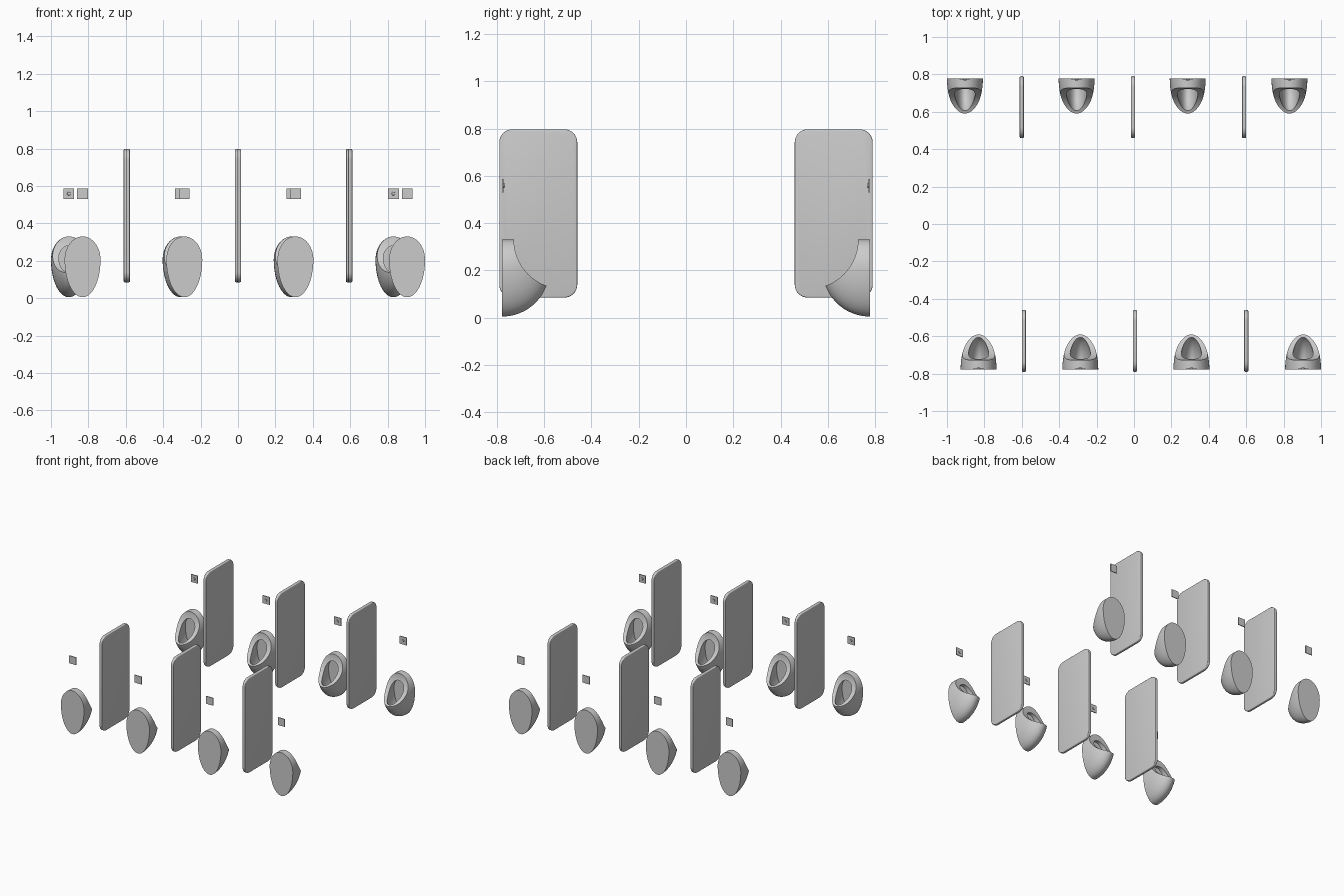
import bpy, bmesh
from math import sin, cos, pi, sqrt, radians
from mathutils import Matrix

if "Cube" in bpy.data.objects:
    bpy.data.objects.remove(bpy.data.objects["Cube"])

WALL = 0.778


def add_object(name, mesh, hidden=False):
    ob = bpy.data.objects.new(name, mesh)
    bpy.context.collection.objects.link(ob)
    ob.hide_render = hidden
    return ob


def bowl(name, start, depth, half_w, down, up, zc=0.205, seg=64, steps=24):
    """Egg cross-sections shrinking away from the wall; the crown keeps its height."""
    bm = bmesh.new()
    rings = []
    for i in range(steps + 1):
        a = i / steps * radians(87)
        s = cos(a)
        ring = []
        for k in range(seg):
            t = 2 * pi * k / seg
            h = up if sin(t) > 0 else down * s
            ring.append(bm.verts.new((half_w * s * cos(t), -start - depth * sin(a), zc + h * sin(t))))
        rings.append(ring)
    for r0, r1 in zip(rings, rings[1:]):
        for k in range(seg):
            n = (k + 1) % seg
            bm.faces.new((r0[k], r0[n], r1[n], r1[k]))
    bm.faces.new(rings[0])
    bm.faces.new(rings[-1])
    bmesh.ops.recalc_face_normals(bm, faces=bm.faces)
    me = bpy.data.meshes.new(name)
    bm.to_mesh(me)
    bm.free()
    return add_object(name, me, True)


def finish(ob, angle=35):
    bpy.ops.object.select_all(action='DESELECT')
    ob.select_set(True)
    bpy.context.view_layer.objects.active = ob
    bpy.ops.object.shade_smooth_by_angle(angle=radians(angle))


def baked(ob):
    dg = bpy.context.evaluated_depsgraph_get()
    return bpy.data.meshes.new_from_object(ob.evaluated_get(dg))


# Urinal master: body, concave front cut, hollow basin
body = bowl("urinal_master", 0, 0.2, 0.096, 0.2, 0.125)
basin = bowl("basin_cutter", 0.03, 0.16, 0.058, 0.14, 0.075, seg=48)
bm = bmesh.new()
bmesh.ops.create_cone(bm, cap_ends=True, segments=128, radius1=0.207, radius2=0.207, depth=0.5,
                      matrix=Matrix.Translation((0, -0.257, 0.33)) @ Matrix.Rotation(pi / 2, 4, 'Y'))
me = bpy.data.meshes.new("front_cutter")
bm.to_mesh(me)
bm.free()
front = add_object("front_cutter", me, True)
for cutter in (front, basin):
    m = body.modifiers.new("cut", 'BOOLEAN')
    m.operation = 'DIFFERENCE'
    m.solver = 'EXACT'
    m.object = cutter
bpy.context.view_layer.update()
urinal_mesh = baked(body)
for ob in (body, basin, front):
    bpy.data.objects.remove(ob)

# Divider panel: rounded rectangle with softened edges
bm = bmesh.new()
r, y0, y1, z0, z1 = 0.055, 0.46 - WALL, 0.79 - WALL, 0.085, 0.797
pts = []
for q, (cy, cz) in enumerate([(y1 - r, z1 - r), (y0 + r, z1 - r), (y0 + r, z0 + r), (y1 - r, z0 + r)]):
    for i in range(9):
        a = pi / 2 * (q + i / 8)
        pts.append((cy + r * cos(a), cz + r * sin(a)))
sides = [[bm.verts.new((x, y, z)) for y, z in pts] for x in (-0.011, 0.011)]
caps = [bm.faces.new(s) for s in sides]
for k in range(len(pts)):
    n = (k + 1) % len(pts)
    bm.faces.new((sides[0][k], sides[0][n], sides[1][n], sides[1][k]))
bmesh.ops.recalc_face_normals(bm, faces=bm.faces)
bmesh.ops.bevel(bm, geom=[e for f in caps for e in f.edges], offset=0.005, segments=3,
                profile=0.5, affect='EDGES')
divider_mesh = bpy.data.meshes.new("divider")
bm.to_mesh(divider_mesh)
bm.free()

# Flush sensor: square plate with a small round button
bm = bmesh.new()
bmesh.ops.create_cube(bm, size=1, matrix=Matrix.Translation((0, -0.003, 0.559)) @ Matrix.Diagonal((0.057, 0.006, 0.057, 1)))
bmesh.ops.create_cone(bm, cap_ends=True, segments=24, radius1=0.01, radius2=0.008, depth=0.006,
                      matrix=Matrix.Translation((0, -0.008, 0.559)) @ Matrix.Rotation(pi / 2, 4, 'X'))
sensor_mesh = bpy.data.meshes.new("flush_sensor")
bm.to_mesh(sensor_mesh)
bm.free()

# Two facing rows, the front one turned half round
for row, sgn in (("back", 1), ("front", -1)):
    def place(name, mesh, x):
        ob = add_object(name, mesh)
        ob.location = (sgn * x, sgn * WALL, 0)
        ob.rotation_euler.z = 0 if sgn > 0 else pi
        finish(ob)
    for i, x in enumerate((-0.904, -0.307, 0.287, 0.831)):
        place(f"{row}_urinal_{i + 1}", urinal_mesh, x)
        place(f"{row}_flush_sensor_{i + 1}", sensor_mesh, x)
    for i, x in enumerate((-0.6, -0.005, 0.589)):
        place(f"{row}_divider_{i + 1}", divider_mesh, x)
